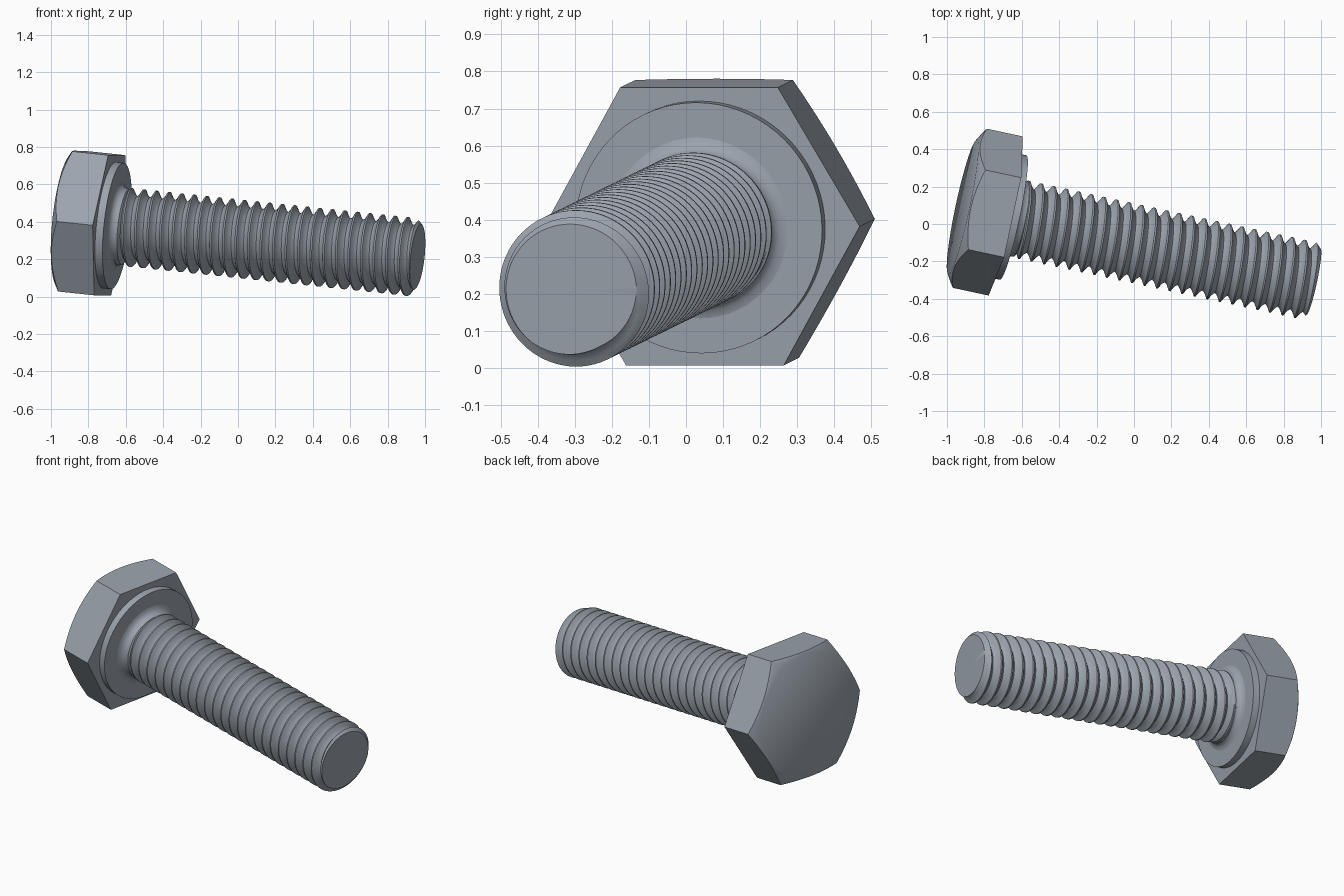
import bpy, bmesh, math
from mathutils import Matrix, Vector

if "Cube" in bpy.data.objects:
    bpy.data.objects.remove(bpy.data.objects["Cube"], do_unlink=True)

# Bolt frame: local z runs along the shank, origin on the bearing face of the head
axis = Vector((1, -0.214, -0.105)).normalized()
side = Vector((0, 0, 1)).cross(axis).normalized()
up = axis.cross(side)
FRAME = Matrix((side, up, axis)).transposed().to_4x4()
FRAME.translation = (-0.686, 0.043, 0.382)

HEX_RADIUS, HEAD_HEIGHT, WASHER = 0.435, 0.237, 0.041
LENGTH, PITCH, MAJOR, MINOR = 1.692, 0.069, 0.21, 0.169
SEGMENTS = 72

steel = bpy.data.materials.new("blue grey steel")
steel.use_nodes = True
color = (0.33, 0.37, 0.42, 1)
steel.diffuse_color = color
steel.node_tree.nodes["Principled BSDF"].inputs["Base Color"].default_value = color


def make_object(name, bm):
    bmesh.ops.recalc_face_normals(bm, faces=bm.faces[:])
    mesh = bpy.data.meshes.new(name)
    bm.to_mesh(mesh)
    bm.free()
    mesh.materials.append(steel)
    obj = bpy.data.objects.new(name, mesh)
    bpy.context.collection.objects.link(obj)
    obj.matrix_world = FRAME
    return obj


def select_only(obj):
    bpy.ops.object.select_all(action="DESELECT")
    obj.select_set(True)
    bpy.context.view_layer.objects.active = obj


def smooth(obj, degrees):
    select_only(obj)
    bpy.ops.object.shade_smooth_by_angle(angle=math.radians(degrees))


def lathe(name, profile):
    """Turn (radius, height) points around the bolt axis."""
    bm = bmesh.new()
    verts = [bm.verts.new((r, 0, z)) for r, z in profile]
    edges = [bm.edges.new(pair) for pair in zip(verts, verts[1:])]
    bmesh.ops.spin(bm, geom=verts + edges, cent=(0, 0, 0), axis=(0, 0, 1),
                   angle=math.tau, steps=SEGMENTS)
    bmesh.ops.remove_doubles(bm, verts=bm.verts[:], dist=1e-5)
    return make_object(name, bm)


def trim(obj, cutter):
    """Keep only what lies inside the cutter."""
    select_only(obj)
    mod = obj.modifiers.new("trim", "BOOLEAN")
    mod.operation, mod.solver, mod.object = "INTERSECT", "EXACT", cutter
    bpy.ops.object.modifier_apply(modifier=mod.name)
    bpy.data.objects.remove(cutter, do_unlink=True)


# Hexagonal head, its back corners turned off by a shallow cone
bm = bmesh.new()
ring = [bm.verts.new((HEX_RADIUS * math.cos(k * math.pi / 3),
                      HEX_RADIUS * math.sin(k * math.pi / 3), 0)) for k in range(6)]
base = bm.faces.new(ring)
back = bmesh.ops.extrude_face_region(bm, geom=[base])["geom"]
bmesh.ops.translate(bm, vec=(0, 0, -HEAD_HEIGHT),
                    verts=[v for v in back if isinstance(v, bmesh.types.BMVert)])
head = make_object("hex_head", bm)
trim(head, lathe("head_cutter", [
    (0, -HEAD_HEIGHT - 0.001), (0.364, -HEAD_HEIGHT - 0.001),
    (0.6, -HEAD_HEIGHT + 0.135), (0.6, 0.1), (0, 0.1)]))
smooth(head, 35)

# Washer face under the head
washer = lathe("washer_face", [(0, -0.02), (0.34, -0.02), (0.34, WASHER), (0, WASHER)])
smooth(washer, 30)

# Filleted neck between washer face and thread
neck = lathe("neck_fillet", [
    (0, 0.03), (0.245, 0.03), (0.245, WASHER), (0.226, 0.046), (0.213, 0.057),
    (0.206, 0.07), (0.203, 0.088), (0.165, 0.115), (0, 0.115)])
smooth(neck, 40)

# Helical thread: rows follow the helix, both ends clamped flat
PHASES = (-0.06, 0.06, 0.2, 0.33, 0.5, 0.67, 0.8)
START = 1.618 - PITCH * 24.25


def thread_radius(z, turn):
    phase = ((z - START) / PITCH - turn) % 1
    gap = min(phase, 1 - phase)
    return MINOR + (MAJOR - MINOR) * min(1, ((0.5 - gap) / 0.438) ** 1.5)


bm = bmesh.new()
rows = []
for n in range(-2, 30):
    for phase in PHASES:
        row = []
        for j in range(SEGMENTS):
            turn = j / SEGMENTS
            z = START + PITCH * (n + phase + turn)
            z = max(0.02, min(LENGTH + 0.06, z))
            r = thread_radius(z, turn)
            row.append(bm.verts.new((r * math.cos(turn * math.tau),
                                     r * math.sin(turn * math.tau), z)))
        rows.append(row)
step = len(PHASES)
for i in range(len(rows) - step - 1):
    low = rows[i] + [rows[i + step][0]]
    high = rows[i + 1] + [rows[i + 1 + step][0]]
    for j in range(SEGMENTS):
        bm.faces.new((low[j], low[j + 1], high[j + 1], high[j]))
bmesh.ops.remove_doubles(bm, verts=bm.verts[:], dist=1e-5)
bmesh.ops.delete(bm, geom=[v for v in bm.verts if not v.link_faces], context="VERTS")
bmesh.ops.holes_fill(bm, edges=[e for e in bm.edges if e.is_boundary], sides=0)
shank = make_object("threaded_shank", bm)

# Chamfered tip
trim(shank, lathe("tip_cutter", [
    (0, 0), (0.3, 0), (0.3, LENGTH - 0.12), (0.18, LENGTH), (0, LENGTH)]))
smooth(shank, 35)
